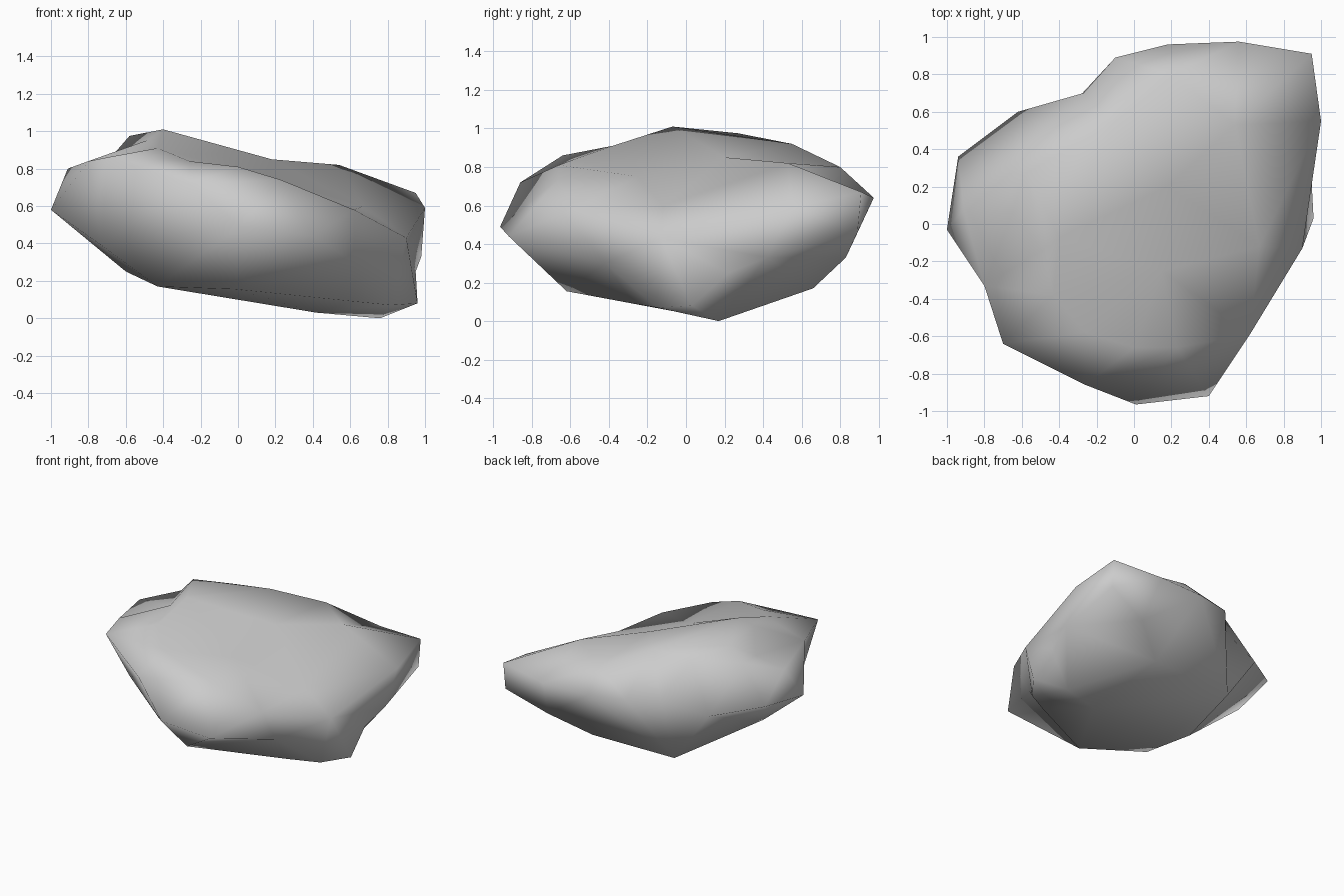
import bpy, bmesh
from mathutils import Vector

# Key corners of the boulder, grouped by zone
plateau = [(-.4, -.07, 1.01), (-.58, .27, .975), (-.43, -.38, .91), (-.49, -.14, .95),
           (-.68, .27, .86), (.18, .2, .85), (.54, .53, .82), (.2, .8, .8),
           (-.1, .55, .92), (-.4, .5, .9)]
ledge = [(-.65, .06, .83), (-.91, .08, .8), (-.94, .36, .62), (-.8, -.33, .84), (-.7, -.64, .86)]
front_slope = [(-.26, -.58, .84), (0, -.66, .81), (.23, -.66, .74), (.62, -.59, .58),
               (.67, -.12, .6), (.15, -.25, .75)]
rim = [(-1, -.03, .58), (-.26, -.86, .72), (.01, -.965, .49), (.4, -.92, .44),
       (.9, -.13, .43), (1, .55, .59), (.95, .91, .67), (.56, .975, .64),
       (.18, .96, .64), (-.1, .89, .65), (-.27, .7, .62), (-.62, .6, .55)]
belly = [(.945, .89, .46), (.62, .83, .33), (.98, .42, .33), (.95, .22, .25),
         (.62, -.42, .3), (-.73, -.3, .39)]
base = [(.76, .17, 0), (.96, .03, .08), (.82, -.15, .07), (.62, -.27, .09), (.42, .05, .03),
        (.35, .66, .17), (-.34, .63, .16), (-.01, -.62, .155), (-.43, -.37, .17), (-.6, -.1, .25)]
corners = [Vector(p) for p in plateau + ledge + front_slope + rim + belly + base]

# Skin the corners: hull of their projection onto a sphere, then back to true position
centre = Vector((0, 0, .48))
bm = bmesh.new()
home = bm.verts.layers.float_vector.new("home")
for c in corners:
    d = c - centre
    d.z *= 1.7
    v = bm.verts.new(d.normalized())
    v[home] = c
bmesh.ops.convex_hull(bm, input=bm.verts[:])
bmesh.ops.triangulate(bm, faces=bm.faces[:])
for v in bm.verts:
    v.co = v[home]
bmesh.ops.recalc_face_normals(bm, faces=bm.faces[:])

# Smooth shaded boulder
for f in bm.faces:
    f.smooth = True
mesh = bpy.data.meshes.new("boulder")
bm.to_mesh(mesh)
bm.free()
boulder = bpy.data.objects.new("boulder", mesh)
bpy.context.collection.objects.link(boulder)
